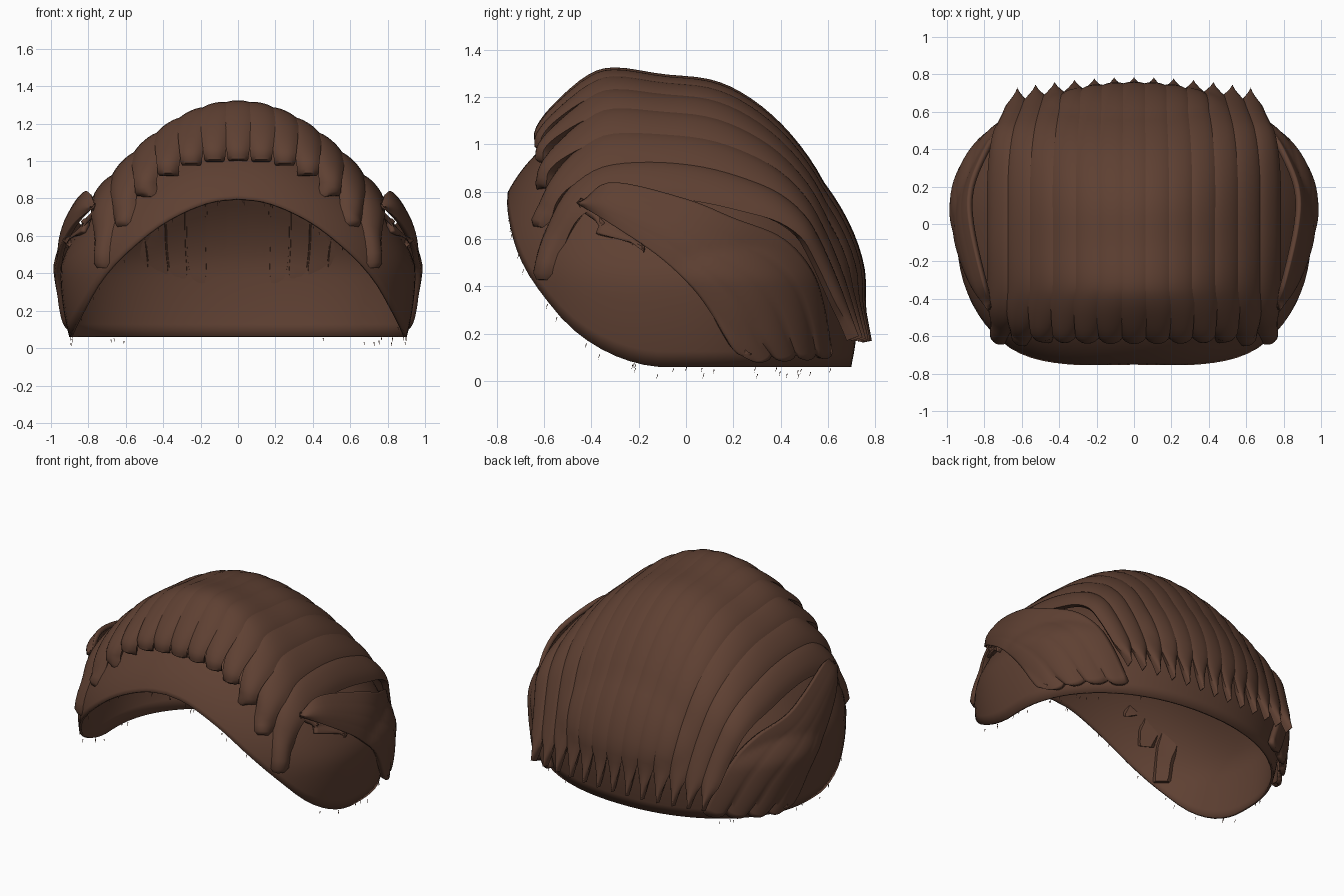
import bpy, bmesh, math, random
from mathutils import Vector

if "Cube" in bpy.data.objects:
    bpy.data.objects.remove(bpy.data.objects["Cube"])

random.seed(4)
brown = bpy.data.materials.new("dark_brown_hair")
brown.diffuse_color = (0.112, 0.051, 0.032, 1)
brown.use_nodes = True
brown.node_tree.nodes["Principled BSDF"].inputs["Base Color"].default_value = brown.diffuse_color
MID = 0.42                      # height of the widest part of the cap
CENTRE = Vector((0, 0, MID))
OUTER = 0.735                   # sideways position of the outermost strand


def smooth(t):
    t = max(0.0, min(1.0, t))
    return t * t * (3 - 2 * t)


def curve(pts, s):
    """Smooth curve through a list of points, s in 0..1."""
    n = len(pts) - 1
    i = min(int(s * n), n - 1)
    t = s * n - i
    b, c = Vector(pts[i]), Vector(pts[i + 1])
    a = Vector(pts[i - 1]) if i > 0 else 2 * b - c
    d = Vector(pts[i + 2]) if i + 2 <= n else 2 * c - b
    return b + 0.5 * t * (c - a + t * (2 * a - 5 * b + 4 * c - d + t * (3 * (b - c) + d - a)))


def make(name, verts, faces, thick=0.0, mirror=False, open_sheet=False):
    me = bpy.data.meshes.new(name)
    me.from_pydata([tuple(v) for v in verts], [], faces)
    bm = bmesh.new()
    bm.from_mesh(me)
    bmesh.ops.remove_doubles(bm, verts=bm.verts, dist=1e-5)
    bmesh.ops.recalc_face_normals(bm, faces=bm.faces)
    if open_sheet and sum(f.normal.dot(f.calc_center_median() - Vector((0, 0, .3))) for f in bm.faces) < 0:
        bmesh.ops.reverse_faces(bm, faces=bm.faces)
    bm.to_mesh(me)
    bm.free()
    me.polygons.foreach_set("use_smooth", [True] * len(me.polygons))
    me.set_sharp_from_angle(angle=math.radians(50))
    me.materials.append(brown)
    ob = bpy.data.objects.new(name, me)
    bpy.context.collection.objects.link(ob)
    if thick:
        m = ob.modifiers.new("thickness", 'SOLIDIFY')
        m.thickness, m.offset = thick, -1
    if mirror:
        ob.modifiers.new("mirror", 'MIRROR')
    return ob


def grid_faces(rows, cols, wrap=False):
    return [(r * cols + c, r * cols + (c + 1) % cols, (r + 1) * cols + (c + 1) % cols, (r + 1) * cols + c)
            for r in range(rows - 1) for c in range(cols if wrap else cols - 1)]


# --- rounded head shape shared by all parts ---
def flat_gauge(x, y):
    n, b = (2.4, 0.835) if y < 0 else (2.1, 0.735)
    return ((abs(x) / 0.95) ** n + (abs(y) / b) ** n) ** (1 / n)


def power(x, y):
    r = math.hypot(x, y) + 1e-6
    return 1.65 + 0.6 * max(0, -y / r) ** 2 - 0.17 * (x / r) ** 2


def push_out(p, margin):
    """Move a point out of the cap if it lies inside it."""
    d = p - CENTRE
    n, h = (power(d.x, d.y), 0.76) if d.z > 0 else (2, 1.15)
    g = (flat_gauge(d.x, d.y) ** n + (abs(d.z) / h) ** n) ** (1 / n)
    if g >= margin:
        return p
    k = margin / g
    return CENTRE + Vector((d.x * k, d.y * k, d.z * (k if d.z > 0 else 1)))


def cap_point(th, z):
    x, y = math.sin(th), -math.cos(th)
    n, h = (power(x, y), 0.76) if z > MID else (2, 1.15)
    k = max(0, 1 - (abs(z - MID) / h) ** n) ** (1 / n) / flat_gauge(x, y)
    return Vector((x * k, y * k, z))


HAIRLINE = [.80, .785, .735, .65, .52, .37, .215, .115, .065, .06, .06]     # every 10 degrees from the front


def hairline(th):
    a = abs(math.degrees(th)) / 100
    return max(.06, curve([(z, 0, 0) for z in HAIRLINE], min(a, 1)).x)


# --- scalp cap with an arched opening over the face ---
COLS, ROWS = 96, 28
verts = []
for r in range(ROWS):
    for c in range(COLS):
        th = -math.pi + 2 * math.pi * c / COLS
        zb = hairline(th)
        verts.append(cap_point(th, zb + (1.18 - zb) * math.sin(r / (ROWS - 1) * math.pi / 2)))
make("scalp_cap", verts, grid_faces(ROWS, COLS, True), thick=0.015, open_sheet=True)

# --- long strands from fringe to nape: (y, z) paths at the middle and at the side ---
MIDDLE = [(-.64, 1.0), (-.635, 1.07), (-.56, 1.17), (-.42, 1.29), (-.3, 1.325), (-.1, 1.297), (.1, 1.275),
          (.25, 1.21), (.4, 1.09), (.53, .93), (.63, .745), (.7, .56), (.745, .38), (.785, .17)]
SIDE = [(-.62, .43), (-.58, .6), (-.52, .73), (-.43, .815), (-.3, .86), (-.12, .875), (.07, .855),
        (.25, .81), (.4, .755), (.51, .67), (.575, .56), (.63, .44), (.68, .32), (.73, .19)]


def strand_point(s, x0, d):
    f = smooth(s / 0.3)
    w0, w1 = (abs(x0) / OUTER) ** 2, (abs(x0 + d) / OUTER) ** 2
    w = (w0 + (w1 - w0) * f) ** (1 + 0.5 * (1 - smooth(s / .25)))
    a = curve([(*p, 0) for p in MIDDLE], s)
    b = curve([(*p, 0) for p in SIDE], s)
    p = a + (b - a) * w
    x = (x0 + d) * (1 - 0.15 * smooth((s - .5) / .5))
    turn = 0.8 * d * w0 ** 2 * (1 - smooth(s / .35))      # fringe wraps round the temple
    return push_out(Vector((x, p.x + turn, p.y)), 1.035)


def strand(name, x0, side):
    rings = 46
    outer = x0 > .7
    half, w0 = (0.07 if outer else 0.08), (x0 / OUTER) ** 2
    verts = []
    prof = [(q / 4, -(abs(q) / 4) ** 2.4) for q in range(-4, 5)] + [(.7, None), (0, None), (-.7, None)]
    for i in range(rings):
        s = 0 if i == 0 else 0.012 + 0.988 * ((i - 1) / (rings - 2))
        front = 1 - smooth(s / .25)
        wid = half * (1 - 0.3 * front) * min(1, (1.0 - s) / .1 + .03)
        for q, off in prof:
            d = q * wid * (0.85 if i == 0 else 1)
            lo, hi = max(0, s - .01), min(1, s + .01)
            across = strand_point(s, x0, d + .01) - strand_point(s, x0, d - .01)
            along = strand_point(hi, x0, d) - strand_point(lo, x0, d)
            nrm = across.cross(along).normalized()
            if off is None:
                depth = -.04 - .015 * w0 - .02 * front
            else:
                depth = off * (.011 + .014 * w0 + .016 * front) - (.018 if i == 0 else 0)
            v = strand_point(s, x0, d) + nrm * depth
            verts.append(Vector((v.x * side, v.y, v.z)))
    n = len(prof)
    faces = grid_faces(rings, n, True)
    faces += [tuple(range(n)), tuple(range((rings - 1) * n, rings * n))]
    make(name, verts, faces)


strand("strand_middle", 0, 1)
for k, x in enumerate((.125, .25, .375, .50, .62, OUTER)):
    for side, tag in ((1, "right"), (-1, "left")):
        strand(f"strand_{tag}_{k + 1}", x, side)


# --- side locks: sheets stretched between an upper and a lower edge ---
def side_lock(name, upper, lower, bumps, bulge, margin, rows=40, cols=33):
    verts = []
    for r in range(rows):
        u = r / (rows - 1)
        a, b = curve(upper, u), curve(lower, u)
        for c in range(cols):
            v = c / (cols - 1)
            p = push_out(a.lerp(b, v), margin)
            wave = abs(math.sin(bumps * math.pi * v)) ** .6
            out = Vector((p.x, p.y * .8, 0)).normalized()
            p += out * (bulge * math.sin(math.pi * v) + 0.012 * wave * u ** 2)
            p.z -= 0.025 * wave * smooth((u - .7) / .3)
            verts.append(p)
    make(name, verts, grid_faces(rows, cols), thick=0.03, mirror=True, open_sheet=True)


side_lock("side_locks",
          [(.76, -.44, .76), (.81, -.31, .84), (.88, 0, .77), (.88, .2, .69), (.80, .4, .61),
           (.72, .52, .49), (.65, .58, .34), (.56, .62, .12)],
          [(.77, -.46, .75), (.88, -.32, .665), (.955, -.12, .53), (.97, .02, .40), (.965, .11, .28),
           (.95, .17, .18), (.93, .21, .12), (.90, .26, .10)], 4, 0.022, 1.03)

# small locks tucked under the front of the side locks
side_lock("small_upper_lock", [(.75, -.46, .76), (.82, -.35, .69)],
          [(.75, -.46, .73), (.81, -.36, .66)], 1, 0.005, 1.025, 10, 9)
side_lock("small_lower_lock", [(.82, -.36, .69), (.89, -.17, .58)],
          [(.81, -.37, .62), (.88, -.18, .565)], 1, 0.005, 1.025, 12, 9)

# --- fine stubble along the hairline ---
verts, faces = [], []
for _ in range(36):
    th = random.uniform(-math.pi * .8, math.pi * .8)
    p = cap_point(th, hairline(th)) * 0.995
    p.z = hairline(th) - random.uniform(.0, .035)
    k = len(verts)
    verts += [p + Vector(o) for o in ((-.003, 0, 0), (.003, 0, 0), (0, .004, 0), (.002, -.004, -.022))]
    faces += [(k, k + 1, k + 2), (k, k + 1, k + 3), (k + 1, k + 2, k + 3), (k + 2, k, k + 3)]
make("stubble", verts, faces)
